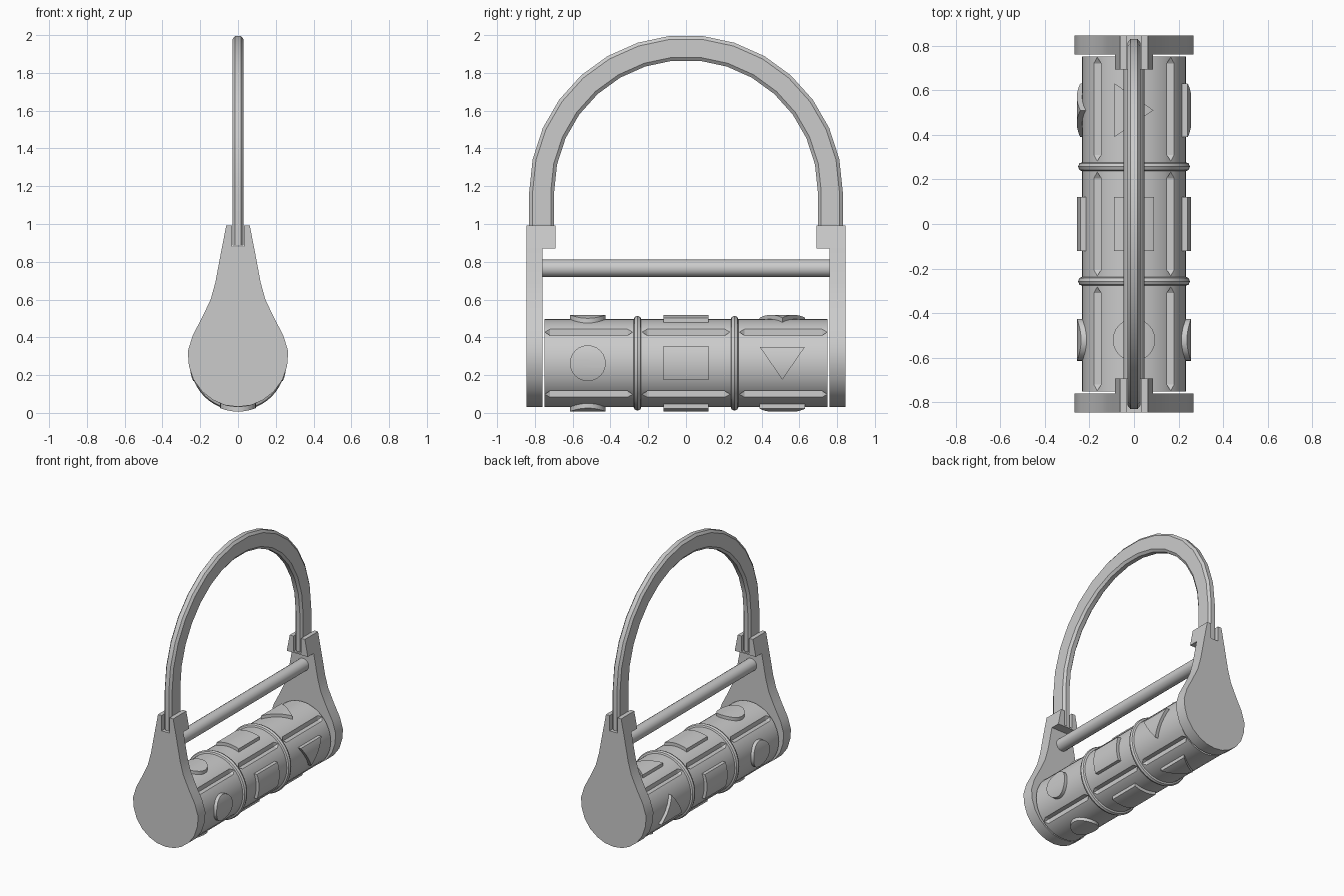
import bpy, bmesh, math
from mathutils import Vector

if "Cube" in bpy.data.objects:
    bpy.data.objects.remove(bpy.data.objects["Cube"])

CZ = 0.263          # height of the barrel axis
R = 0.233           # barrel radius


def finish(name, bm, smooth=True):
    bmesh.ops.recalc_face_normals(bm, faces=bm.faces)
    me = bpy.data.meshes.new(name)
    bm.to_mesh(me)
    bm.free()
    ob = bpy.data.objects.new(name, me)
    bpy.context.collection.objects.link(ob)
    if smooth:
        smooth_shade(ob)
    return ob


def activate(ob):
    bpy.ops.object.select_all(action='DESELECT')
    ob.select_set(True)
    bpy.context.view_layer.objects.active = ob


def smooth_shade(ob):
    activate(ob)
    bpy.ops.object.shade_smooth_by_angle(angle=math.radians(30))


def loft(bm, loops, closed_ends=True):
    rings = [[bm.verts.new(p) for p in loop] for loop in loops]
    n = len(rings[0])
    for a, b in zip(rings, rings[1:]):
        for i in range(n):
            bm.faces.new((a[i], a[(i + 1) % n], b[(i + 1) % n], b[i]))
    bm.faces.new(rings[0])
    bm.faces.new(rings[-1])


def rod(name, radius, half, z, sides):
    bm = bmesh.new()
    pts = [(radius * math.cos(2 * math.pi * i / sides), radius * math.sin(2 * math.pi * i / sides))
           for i in range(sides)]
    loft(bm, [[(x, y, z + h) for x, h in pts] for y in (-half, half)])
    return finish(name, bm)


def boolean(ob, cutter, operation):
    mod = ob.modifiers.new("cut", 'BOOLEAN')
    mod.operation, mod.object, mod.solver = operation, cutter, 'EXACT'
    activate(ob)
    bpy.ops.object.modifier_apply(modifier=mod.name)
    bpy.data.objects.remove(cutter)
    smooth_shade(ob)


def around(angle, r, t, y):
    """Point at radius r and sideways offset t from a direction around the barrel."""
    return (r * math.sin(angle) + t * math.cos(angle), y,
            CZ + r * math.cos(angle) - t * math.sin(angle))


# barrel with tapered V grooves between its four sides
barrel = rod("barrel", R, 0.75, CZ, 48)
bm = bmesh.new()
for k in range(4):
    a = math.pi / 4 + k * math.pi / 2
    for yc in (-0.515, 0, 0.515):
        pts = []
        for s in (-1, 1):
            pts += [(0.207, 0, s * 0.205), (0.27, 0.06, s * 0.205), (0.27, -0.06, s * 0.205),
                    (0.235, 0, s * 0.235), (0.27, 0, s * 0.235)]
        verts = [bm.verts.new(around(a, r, t, yc + y)) for r, t, y in pts]
        bmesh.ops.convex_hull(bm, input=verts)
cutter = finish("groove_cutter", bm, False)
cutter.hide_render = True
boolean(barrel, cutter, 'DIFFERENCE')

# raised circle, square and triangle on each side of the barrel
circle = [(0.095 * math.cos(i * math.pi / 12), -0.52 + 0.095 * math.sin(i * math.pi / 12))
          for i in range(24)]
square = [(-0.09, -0.12), (0.09, -0.12), (0.09, 0.12), (-0.09, 0.12)]
triangle = [(-0.087, 0.39), (0.087, 0.51), (-0.087, 0.63)]
bm = bmesh.new()
for k in range(4):
    for shape in (circle, square, triangle):
        loft(bm, [[around(k * math.pi / 2, r, t, y) for t, y in shape] for r in (0.2, 0.3)])
shapes = finish("raised_shapes", bm)
limit = rod("shape_limit", 0.256, 0.8, CZ, 64)
limit.hide_render = True
boolean(shapes, limit, 'INTERSECT')

# rounded rings between the barrel sections
for name, y in (("front_ring", -0.257), ("back_ring", 0.257)):
    bpy.ops.mesh.primitive_torus_add(major_radius=0.23, minor_radius=0.021, major_segments=48,
                                     minor_segments=8, location=(0, y, CZ),
                                     rotation=(math.pi / 2, 0, 0))
    bpy.context.object.name = name
    smooth_shade(bpy.context.object)

# cross bar
rod("cross_bar", 0.046, 0.765, 0.765, 16)

# teardrop end plates and their notched inner blocks
plate = [(0.07, 0.041), (0.13, 0.067), (0.19, 0.113), (0.235, 0.175), (0.26, 0.25), (0.266, 0.325),
         (0.24, 0.41), (0.19, 0.505), (0.145, 0.6), (0.12, 0.69), (0.09, 0.85), (0.062, 0.993),
         (0.032, 0.993), (0.032, 0.88)]
block = [(0.086, 0.87), (0.062, 0.993), (0.032, 0.993), (0.032, 0.88)]
for side, s in (("front", -1), ("back", 1)):
    for part, prof, y0, y1, base in (("plate", plate, 0.76, 0.845, [(0, 0.032)]),
                                     ("block", block, 0.692, 0.76, [])):
        outline = base + prof + [(-x, z) for x, z in reversed(prof)]
        bm = bmesh.new()
        loft(bm, [[(x, s * y, z) for x, z in outline] for y in (y0, y1)])
        finish(f"{side}_{part}", bm)

# arched handle: chamfered flat strap swept along straight legs and a half circle
section = [(0.03, 0.048), (0.016, 0.066), (-0.016, 0.066), (-0.03, 0.048),
           (-0.03, -0.048), (-0.016, -0.066), (0.016, -0.066), (0.03, -0.048)]
RC, ZC = 0.764, 1.17
path = [(Vector((0, RC, 0.885)), Vector((0, 1, 0)))]
for i in range(16):
    a = math.radians(12 * i)
    out = Vector((0, math.cos(a), math.sin(a)))
    path.append((out * RC + Vector((0, 0, ZC)), out))
path.append((Vector((0, -RC, 0.885)), Vector((0, -1, 0))))
bm = bmesh.new()
loft(bm, [[p + out * h + Vector((x, 0, 0)) for x, h in section] for p, out in path])
finish("handle", bm)
